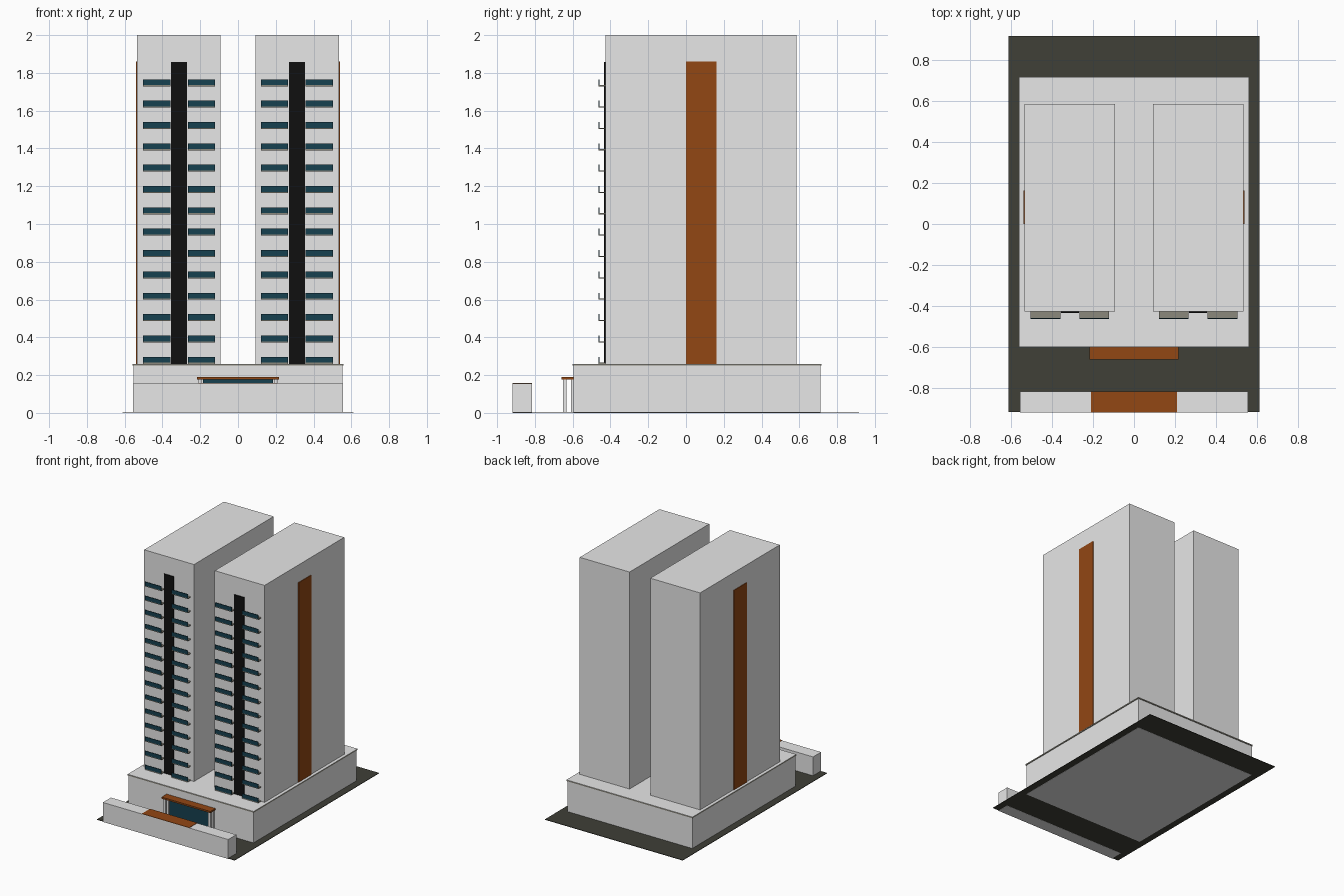
import bpy
import bmesh

# Remove the default cube
default = bpy.data.objects.get("Cube")
if default:
    bpy.data.objects.remove(default, do_unlink=True)


def material(name, rgb):
    mat = bpy.data.materials.new(name)
    mat.use_nodes = True
    colour = (*rgb, 1.0)
    mat.diffuse_color = colour
    mat.node_tree.nodes["Principled BSDF"].inputs["Base Color"].default_value = colour
    return mat


CONCRETE = material("pale concrete", (0.8, 0.8, 0.8))
PAVING = material("dark paving", (0.05, 0.05, 0.038))
TIMBER = material("rust brown cladding", (0.29, 0.063, 0.007))
GLASS = material("teal glass", (0.008, 0.052, 0.08))
STONE = material("stone slab", (0.26, 0.25, 0.2))
BLACK = material("black glazing", (0.005, 0.005, 0.005))


def boxes(name, mat, extents):
    """One object made of boxes, each given as (x range, y range, z range)."""
    bm = bmesh.new()
    for ranges in extents:
        verts = bmesh.ops.create_cube(bm, size=1)["verts"]
        for v in verts:
            v.co = [lo + (c + 0.5) * (hi - lo) for c, (lo, hi) in zip(v.co, ranges)]
    mesh = bpy.data.meshes.new(name)
    bm.to_mesh(mesh)
    bm.free()
    mesh.materials.append(mat)
    obj = bpy.data.objects.new(name, mesh)
    bpy.context.collection.objects.link(obj)
    return obj


def mirrored(lo, hi, side):
    return (lo, hi) if side > 0 else (-hi, -lo)


# Site and podium
boxes("ground_plate", PAVING, [((-0.611, 0.611), (-0.915, 0.915), (0.001, 0.005))])
boxes("podium", CONCRETE, [((-0.554, 0.554), (-0.595, 0.712), (0, 0.25))])
boxes("podium_cap", STONE, [((-0.559, 0.559), (-0.6, 0.717), (0.25, 0.257))])
boxes("podium_deck", CONCRETE, [((-0.559, 0.559), (-0.6, 0.717), (0.257, 0.26))])

# Street wall with a brown gate top
boxes("street_wall", CONCRETE, [((-0.556, 0.556), (-0.918, -0.816), (0, 0.156))])
boxes("gate_top", TIMBER, [((-0.21, 0.21), (-0.918, -0.816), (0.156, 0.159))])

# Entrance
boxes("entrance_glass", GLASS, [((-0.186, 0.186), (-0.605, -0.595), (0.005, 0.178))])
boxes("entrance_canopy", TIMBER, [((-0.217, 0.217), (-0.659, -0.595), (0.178, 0.191))])
boxes("entrance_columns", CONCRETE,
      [(mirrored(0.19, 0.21, s), y, (0.005, 0.178))
       for s in (-1, 1) for y in ((-0.65, -0.632), (-0.61, -0.595))])

# Twin towers
FLOORS, FIRST, PITCH = 14, 0.26, 0.113
FRONT = -0.426
for side, label in ((1, "left"), (-1, "right")):
    boxes(label + "_tower", CONCRETE,
          [(mirrored(0.092, 0.534, side), (FRONT, 0.584), (0.26, 2.0))])
    boxes(label + "_glazing_strip", BLACK,
          [(mirrored(0.269, 0.355, side), (FRONT - 0.007, FRONT), (0.26, 1.857))])
    boxes(label + "_side_cladding", TIMBER,
          [(mirrored(0.534, 0.539, side), (0, 0.162), (0.26, 1.86))])

    # Balconies on both sides of the glazing strip
    slabs, rails = [], []
    for floor in range(FLOORS):
        z = FIRST + floor * PITCH
        for span in ((0.121, 0.266), (0.358, 0.503)):
            x = mirrored(*span, side)
            slabs.append((x, (-0.462, FRONT), (z, z + 0.006)))
            rails.append((x, (-0.462, -0.458), (z + 0.006, z + 0.037)))
    boxes(label + "_balcony_slabs", STONE, slabs)
    boxes(label + "_balcony_rails", GLASS, rails)
